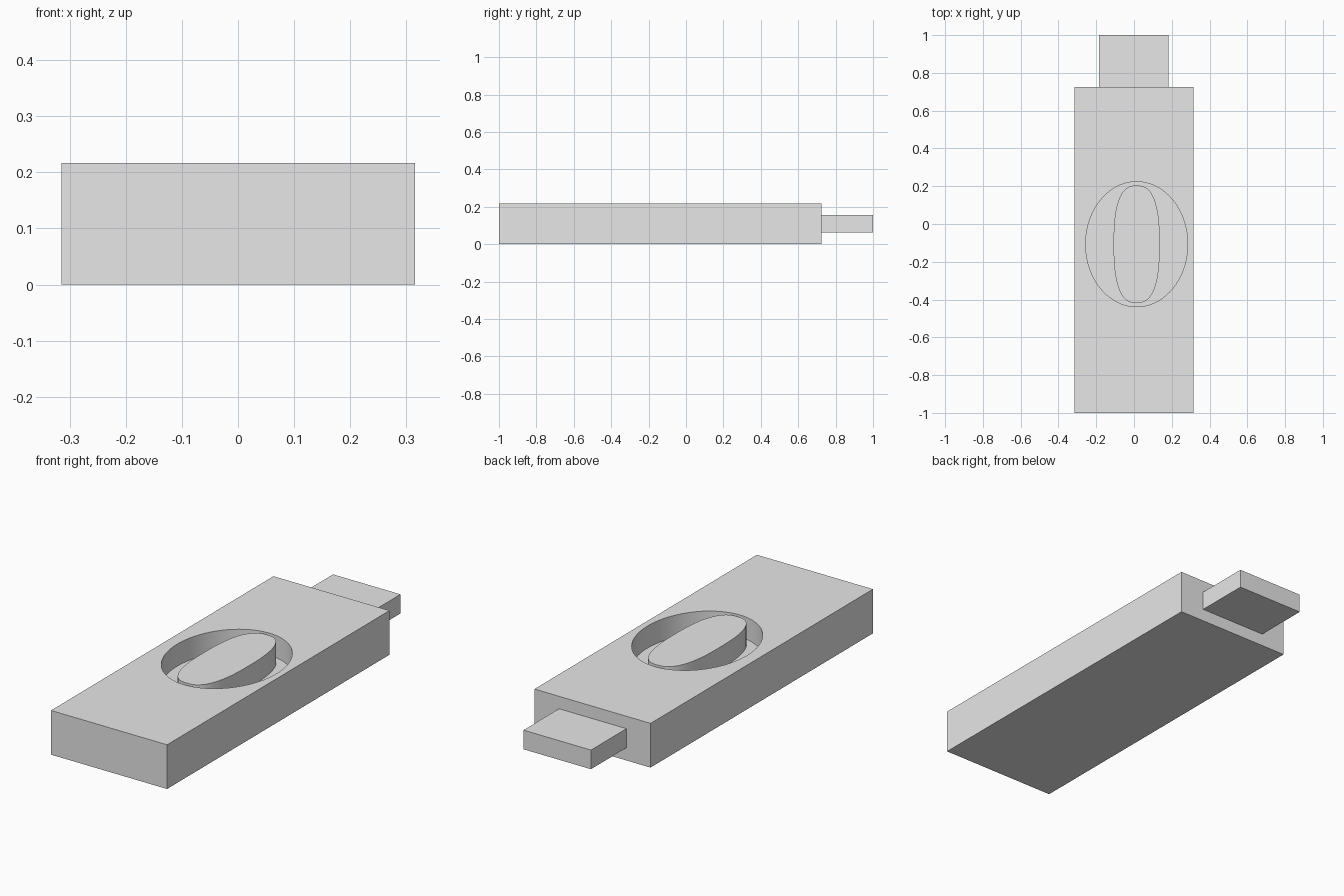
import bpy, bmesh, math

old = bpy.data.objects.get("Cube")
if old:
    bpy.data.objects.remove(old, do_unlink=True)

grey = bpy.data.materials.new("light_grey")
grey.use_nodes = True
colour = (0.8, 0.8, 0.8, 1)
grey.diffuse_color = colour
grey.node_tree.nodes["Principled BSDF"].inputs["Base Color"].default_value = colour

HEIGHT = 0.217
FLOOR = HEIGHT / 2
CENTRE = (0.014, -0.107)


def prism(name, outline, bottom, top):
    """Extrude a counter-clockwise outline from bottom to top."""
    bm = bmesh.new()
    base = bm.faces.new([bm.verts.new((x, y, bottom)) for x, y in outline])
    side = bmesh.ops.extrude_face_region(bm, geom=[base], use_keep_orig=True)
    moved = [v for v in side["geom"] if isinstance(v, bmesh.types.BMVert)]
    bmesh.ops.translate(bm, verts=moved, vec=(0, 0, top - bottom))
    bmesh.ops.recalc_face_normals(bm, faces=bm.faces)
    mesh = bpy.data.meshes.new(name)
    bm.to_mesh(mesh)
    bm.free()
    mesh.materials.append(grey)
    obj = bpy.data.objects.new(name, mesh)
    bpy.context.collection.objects.link(obj)
    return obj


def rectangle(x0, x1, y0, y1):
    return [(x0, y0), (x1, y0), (x1, y1), (x0, y1)]


def oval(rx, ry, power=2.0, steps=72):
    """Ellipse; a power above two squares its shoulders."""
    points = []
    for i in range(steps):
        a = 2 * math.pi * i / steps
        c, s = math.cos(a), math.sin(a)
        points.append((CENTRE[0] + rx * math.copysign(abs(c) ** (2 / power), c),
                       CENTRE[1] + ry * math.copysign(abs(s) ** (2 / power), s)))
    return points


def smooth(obj):
    bpy.ops.object.select_all(action="DESELECT")
    obj.select_set(True)
    bpy.context.view_layer.objects.active = obj
    bpy.ops.object.shade_smooth_by_angle(angle=math.radians(30))


# Body with an oval recess in its top
body = prism("body", rectangle(-0.315, 0.315, -1, 0.725), 0, HEIGHT)
cutter = prism("recess_cutter", oval(0.27, 0.331), FLOOR, HEIGHT + 0.1)
cut = body.modifiers.new("recess", "BOOLEAN")
cut.operation = "DIFFERENCE"
cut.solver = "EXACT"
cut.object = cutter
bpy.ops.object.select_all(action="DESELECT")
body.select_set(True)
bpy.context.view_layer.objects.active = body
bpy.ops.object.modifier_apply(modifier=cut.name)
bpy.data.objects.remove(cutter, do_unlink=True)
smooth(body)

# Island left standing in the recess, flush with the top
island = prism("recess_island", oval(0.122, 0.311, 2.6), FLOOR, HEIGHT)
smooth(island)

# Plug at the back end
prism("plug", rectangle(-0.184, 0.182, 0.725, 1), 0.062, 0.156)
